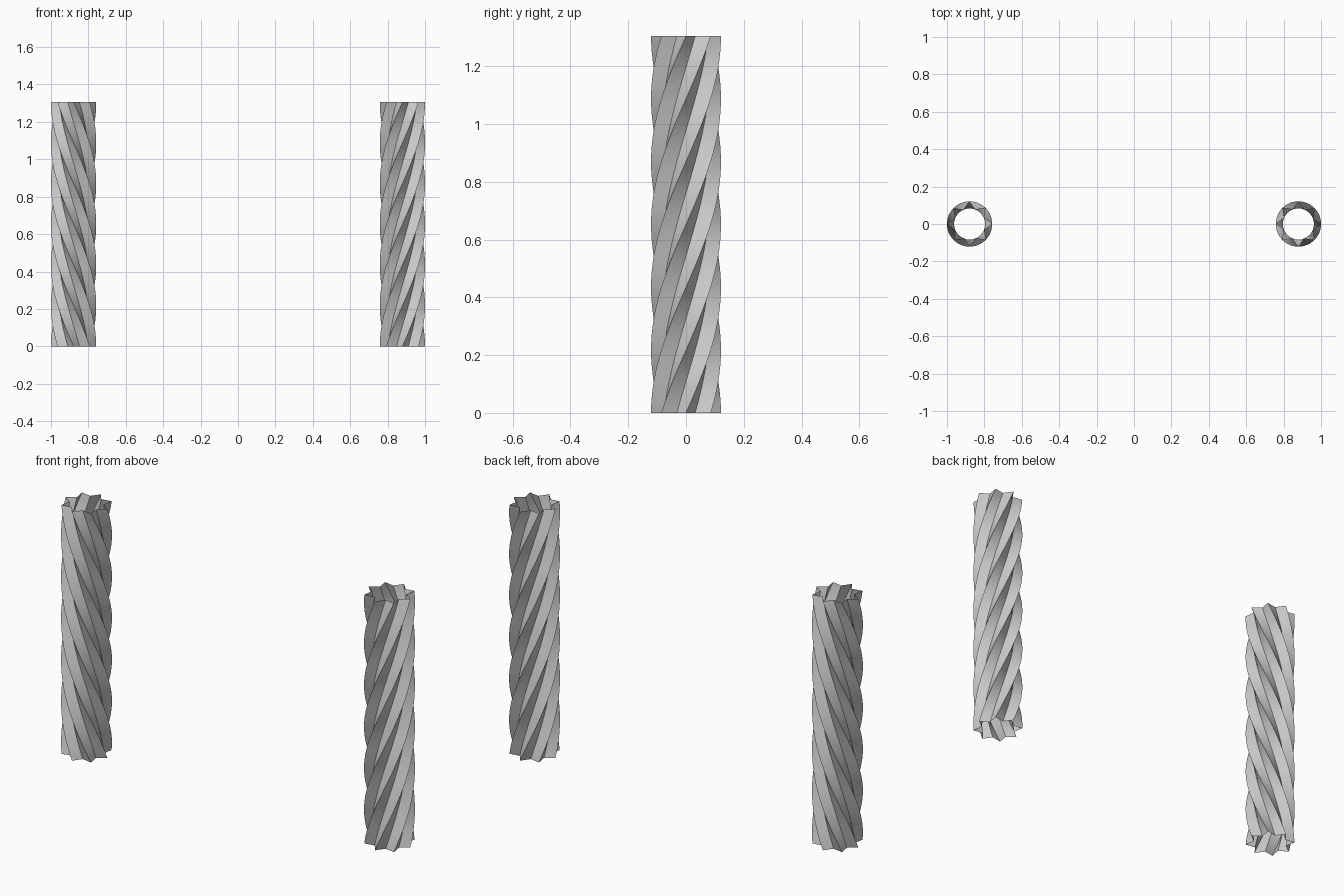
import bpy, bmesh
from math import pi, sin, cos, radians

if "Cube" in bpy.data.objects:
    bpy.data.objects.remove(bpy.data.objects["Cube"])

TEETH = 8
TIP, VALLEY = 0.121, 0.083
HEIGHT = 1.305
TWIST = radians(270)
STEPS = 48
OFFSET = 1 - TIP

grey = bpy.data.materials.new("plain_grey")
grey.use_nodes = True
colour = (0.6, 0.6, 0.6, 1)
grey.diffuse_color = colour
grey.node_tree.nodes["Principled BSDF"].inputs["Base Color"].default_value = colour


def twisted_column(name, side):
    """Open star-section tube, twisted along its height; side mirrors it in x."""
    bm = bmesh.new()
    count = 2 * TEETH
    rings = []
    for step in range(STEPS + 1):
        t = step / STEPS
        ring = []
        for i in range(count):
            radius = VALLEY if i % 2 else TIP
            a = pi * i / TEETH + TWIST * t
            ring.append(bm.verts.new((side * radius * cos(a), radius * sin(a), HEIGHT * t)))
        rings.append(ring)
    for low, high in zip(rings, rings[1:]):
        for i in range(count):
            j = (i + 1) % count
            quad = [low[i], low[j], high[j], high[i]]
            bm.faces.new(quad if side > 0 else quad[::-1])
    mesh = bpy.data.meshes.new(name)
    bm.to_mesh(mesh)
    bm.free()
    mesh.materials.append(grey)
    obj = bpy.data.objects.new(name, mesh)
    obj.location.x = side * OFFSET
    bpy.context.collection.objects.link(obj)
    return obj


# Mirrored pair of fluted columns
bpy.ops.object.select_all(action="DESELECT")
for name, side in (("left_column", 1), ("right_column", -1)):
    column = twisted_column(name, side)
    column.select_set(True)
    bpy.context.view_layer.objects.active = column
bpy.ops.object.shade_smooth_by_angle(angle=radians(30))
